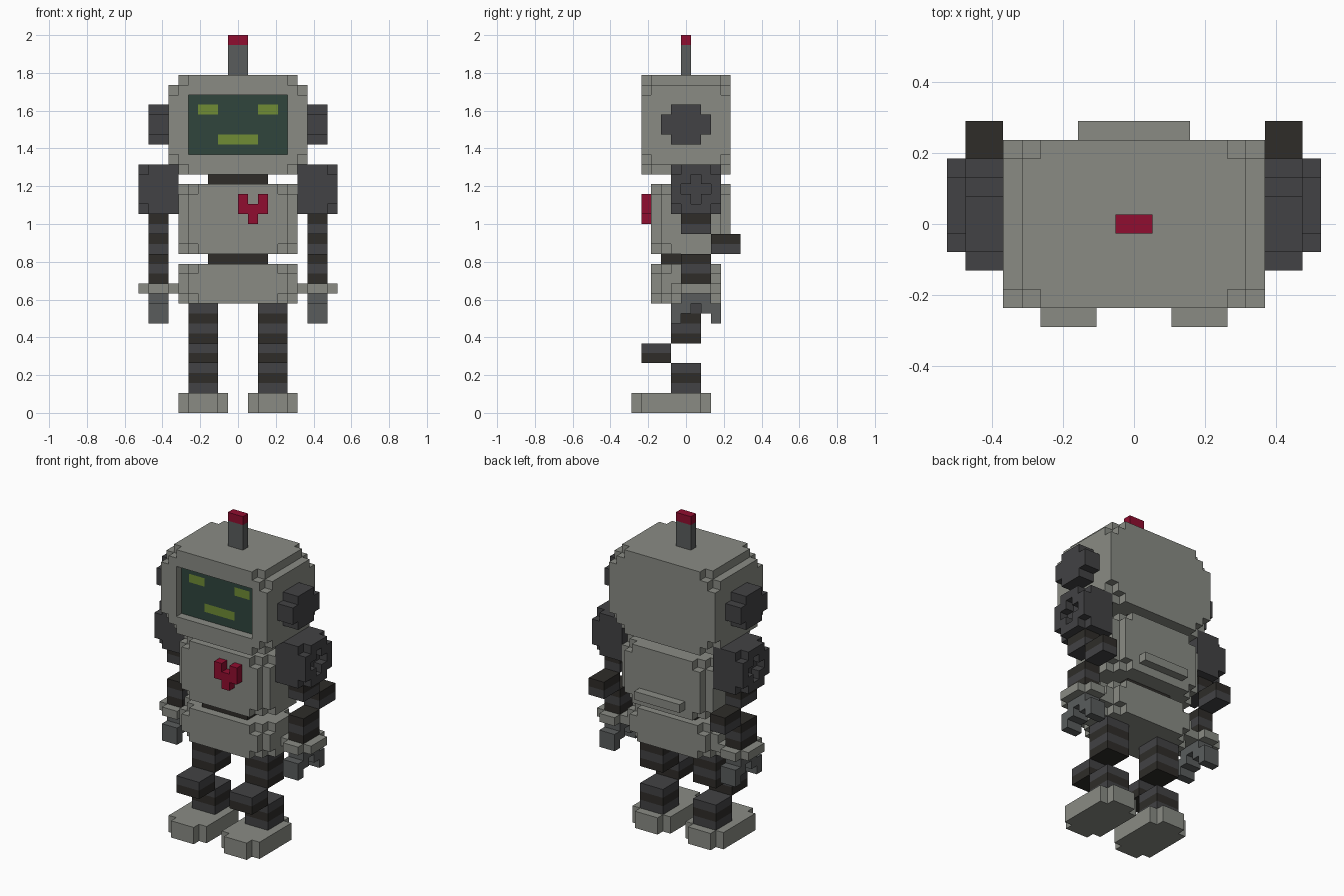
import bpy, bmesh, math
from mathutils import Vector

if "Cube" in bpy.data.objects:
    bpy.data.objects.remove(bpy.data.objects["Cube"])

V = 2 / 38  # edge length of one block; all boxes below are in blocks


def material(name, hex_rgb):
    lin = [(int(hex_rgb[i:i + 2], 16) / 255) ** 2.2 for i in (0, 2, 4)]
    m = bpy.data.materials.new(name)
    m.diffuse_color = (*lin, 1)
    m.use_nodes = True
    m.node_tree.nodes["Principled BSDF"].inputs["Base Color"].default_value = m.diffuse_color
    return m


BODY = material("body_grey", "888a83")
DARK = material("dark_grey", "444446")
BLACK = material("near_black", "32302d")
STEEL = material("steel_grey", "5a5d5d")
RED = material("red", "8f1533")
SCREEN = material("screen_green", "33473f")
LIME = material("lime", "6f8b38")


def box(x0, x1, y0, y1, z0, z1, cut=None):
    """Block cells of a box; cut(cell, d) drops cells, d = steps to nearest side."""
    lo, hi = (x0, y0, z0), (x1, y1, z1)
    cells = set()
    for i in range(x1 - x0):
        for j in range(round(y1 - y0)):
            for k in range(z1 - z0):
                c = (x0 + i, y0 + j, z0 + k)
                d = tuple(min(c[a] - lo[a], hi[a] - 1 - c[a]) for a in range(3))
                if not (cut and cut(c, d)):
                    cells.add(c)
    return cells


def build(name, cells, mats, mirror=False, pick=lambda c: 0):
    """Skin the cells with their exposed faces only and merge flat areas."""
    bm = bmesh.new()
    for c in cells:
        for a in range(3):
            u, v = (a + 1) % 3, (a + 2) % 3
            for s in (0, 1):
                n = list(c)
                n[a] += 2 * s - 1
                if tuple(n) in cells:
                    continue
                quad = []
                for du, dv in ((0, 0), (1, 0), (1, 1), (0, 1)):
                    p = list(c)
                    p[a] += s
                    p[u] += du
                    p[v] += dv
                    quad.append(bm.verts.new(Vector(p) * V))
                f = bm.faces.new(quad if s else quad[::-1])
                f.material_index = pick(c)
    bmesh.ops.remove_doubles(bm, verts=bm.verts, dist=V / 100)
    bmesh.ops.dissolve_limit(bm, angle_limit=math.radians(1), verts=bm.verts,
                             edges=bm.edges, delimit={'MATERIAL'})
    me = bpy.data.meshes.new(name)
    bm.to_mesh(me)
    bm.free()
    for m in mats:
        me.materials.append(m)
    ob = bpy.data.objects.new(name, me)
    bpy.context.collection.objects.link(ob)
    if mirror:
        ob.modifiers.new("Mirror", 'MIRROR').use_mirror_merge = False
    return ob


# Corner rounding styles
def head_cut(c, d):
    return d[0] == d[2] == 0 or d in ((1, 0, 0), (0, 0, 1))


def trunk_cut(c, d):
    return d[0] == d[1] == 0 or d in ((1, 0, 0), (0, 1, 0))


def upright_cut(c, d):
    return d[0] == d[1] == 0


def ear_cut(c, d):
    return d[1] == d[2] == 0


def shoulder_cut(c, d):  # outer layer: no corners, sunken plus sign
    y, z = abs(c[1] - 0.5), abs(c[2] - 22)
    return c[0] == 9 and (d[1] == d[2] == 0 or y + z <= 1)


def stripe(c):
    return c[2] % 2


# Head with recessed screen
head = box(-7, 7, -4.5, 4.5, 24, 34, head_cut) - box(-5, 5, -4.5, -2.5, 26, 32)
build("head", head, [BODY])
eyes_mouth = (box(-4, -2, -3.5, -2.5, 30, 31) | box(2, 4, -3.5, -2.5, 30, 31)
              | box(-2, 2, -3.5, -2.5, 27, 28))
build("face_screen", box(-5, 5, -3.5, -2.5, 26, 32), [SCREEN, LIME],
      pick=lambda c: int(c in eyes_mouth))
build("ears", box(7, 9, -2.5, 2.5, 27, 31, ear_cut), [DARK], True)

# Antenna
build("antenna_rod", box(-1, 1, -0.5, 0.5, 34, 37), [STEEL])
build("antenna_tip", box(-1, 1, -0.5, 0.5, 37, 38), [RED])

# Trunk
build("neck", box(-3, 3, -1.5, 2.5, 23, 24), [BLACK])
build("torso", box(-6, 6, -3.5, 4.5, 16, 23, trunk_cut), [BODY])
build("back_bar", box(-3, 3, 4.5, 5.5, 17, 18), [BODY])
build("waist", box(-3, 3, -2.5, 2.5, 15, 16), [BLACK])
build("hips", box(-6, 6, -3.5, 3.5, 11, 15, trunk_cut), [BODY])
heart = (box(0, 3, -4.5, -3.5, 20, 21) | box(0, 1, -4.5, -3.5, 21, 22)
         | box(2, 3, -4.5, -3.5, 21, 22) | box(1, 2, -4.5, -3.5, 19, 20))
build("chest_heart", heart, [RED])

# Arms, with elbows set back
build("shoulders", box(6, 10, -1.5, 3.5, 20, 25, shoulder_cut), [DARK], True)
arm = (box(7, 9, -0.5, 2.5, 18, 20) | box(7, 9, 2.5, 5.5, 16, 18)
       | box(7, 9, -0.5, 2.5, 13, 16))
build("arms", arm, [DARK, BLACK], True, stripe)
build("wrist_cuffs", box(6, 10, -1.5, 3.5, 12, 13, upright_cut), [BODY], True)
claw = (box(7, 9, -0.5, 2.5, 11, 12) | box(7, 9, -1.5, 0.5, 10, 11)
        | box(7, 9, 1.5, 3.5, 10, 11) | box(7, 9, -1.5, -0.5, 9, 10)
        | box(7, 9, 2.5, 3.5, 9, 10))
build("claw_hands", claw, [STEEL], True)

# Legs, with knees set forward
leg = (box(2, 5, -1.5, 1.5, 7, 11) | box(2, 5, -4.5, -1.5, 5, 7)
       | box(2, 5, -1.5, 1.5, 2, 5))
build("legs", leg, [DARK, BLACK], True, stripe)
build("feet", box(1, 6, -5.5, 2.5, 0, 2, upright_cut), [BODY], True)
